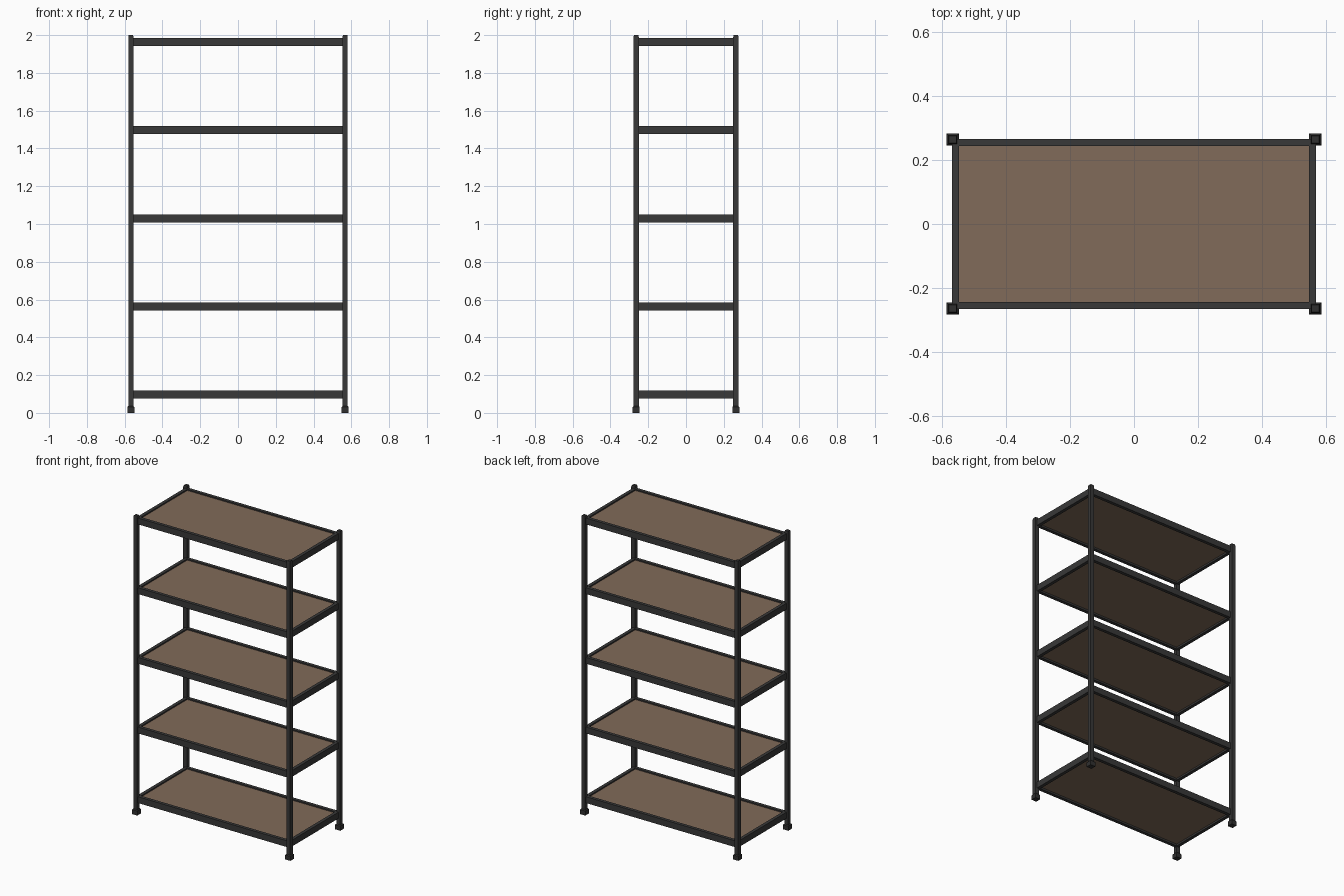
import bpy
import bmesh
from mathutils import Matrix, Vector

cube = bpy.data.objects.get("Cube")
if cube:
    bpy.data.objects.remove(cube, do_unlink=True)


def material(name, rgb):
    mat = bpy.data.materials.new(name)
    mat.use_nodes = True
    mat.diffuse_color = (*rgb, 1)
    mat.node_tree.nodes["Principled BSDF"].inputs["Base Color"].default_value = (*rgb, 1)
    return mat


STEEL = material("dark steel", (0.04, 0.04, 0.04))
BOARD = material("brown board", (0.22, 0.145, 0.1))
RUBBER = material("dark rubber", (0.03, 0.03, 0.03))


def box(name, low, high, mat, top_taper=1.0):
    """Box between two corners; its top face may be narrowed."""
    low, high = Vector(low), Vector(high)
    bm = bmesh.new()
    bmesh.ops.create_cube(bm, size=1)
    for v in bm.verts:
        if v.co.z > 0:
            v.co.x *= top_taper
            v.co.y *= top_taper
    size = high - low
    bm.transform(Matrix.Translation((low + high) / 2) @ Matrix.Diagonal((*size, 1)))
    mesh = bpy.data.meshes.new(name)
    bm.to_mesh(mesh)
    bm.free()
    mesh.materials.append(mat)
    obj = bpy.data.objects.new(name, mesh)
    bpy.context.collection.objects.link(obj)
    return obj


PX, PY = 0.567, 0.264      # post centres
POST, FOOT = 0.014, 0.019  # half widths
RX, RY = 0.558, 0.255      # rail centres
RAIL = 0.011               # rail half thickness
RAIL_H = 0.042

# Corner posts with rubber feet and end caps
for sx, side in ((-1, "right"), (1, "left")):
    for sy, end in ((-1, "front"), (1, "back")):
        x, y = sx * PX, sy * PY
        tag = f"{end}_{side}"
        box("post_" + tag, (x - POST, y - POST, 0.01), (x + POST, y + POST, 1.99), STEEL)
        box("foot_" + tag, (x - FOOT, y - FOOT, 0), (x + FOOT, y + FOOT, 0.03), RUBBER)
        box("foot_collar_" + tag, (x - FOOT, y - FOOT, 0.03), (x + FOOT, y + FOOT, 0.036),
            RUBBER, POST / FOOT)
        box("cap_" + tag, (x - POST, y - POST, 1.99), (x + POST, y + POST, 2.0), RUBBER, 0.8)

# Shelves: four rails around a recessed board
for i in range(5):
    top = 0.118 + i * 0.4665
    bottom = top - RAIL_H
    for s, end in ((-1, "front"), (1, "back")):
        box(f"{end}_rail_{i + 1}", (-PX, s * RY - RAIL, bottom), (PX, s * RY + RAIL, top), STEEL)
    for s, side in ((-1, "right"), (1, "left")):
        box(f"{side}_rail_{i + 1}", (s * RX - RAIL, -RY, bottom), (s * RX + RAIL, RY, top), STEEL)
    box(f"shelf_board_{i + 1}", (-RX, -RY, bottom + 0.012), (RX, RY, top - 0.008), BOARD)
